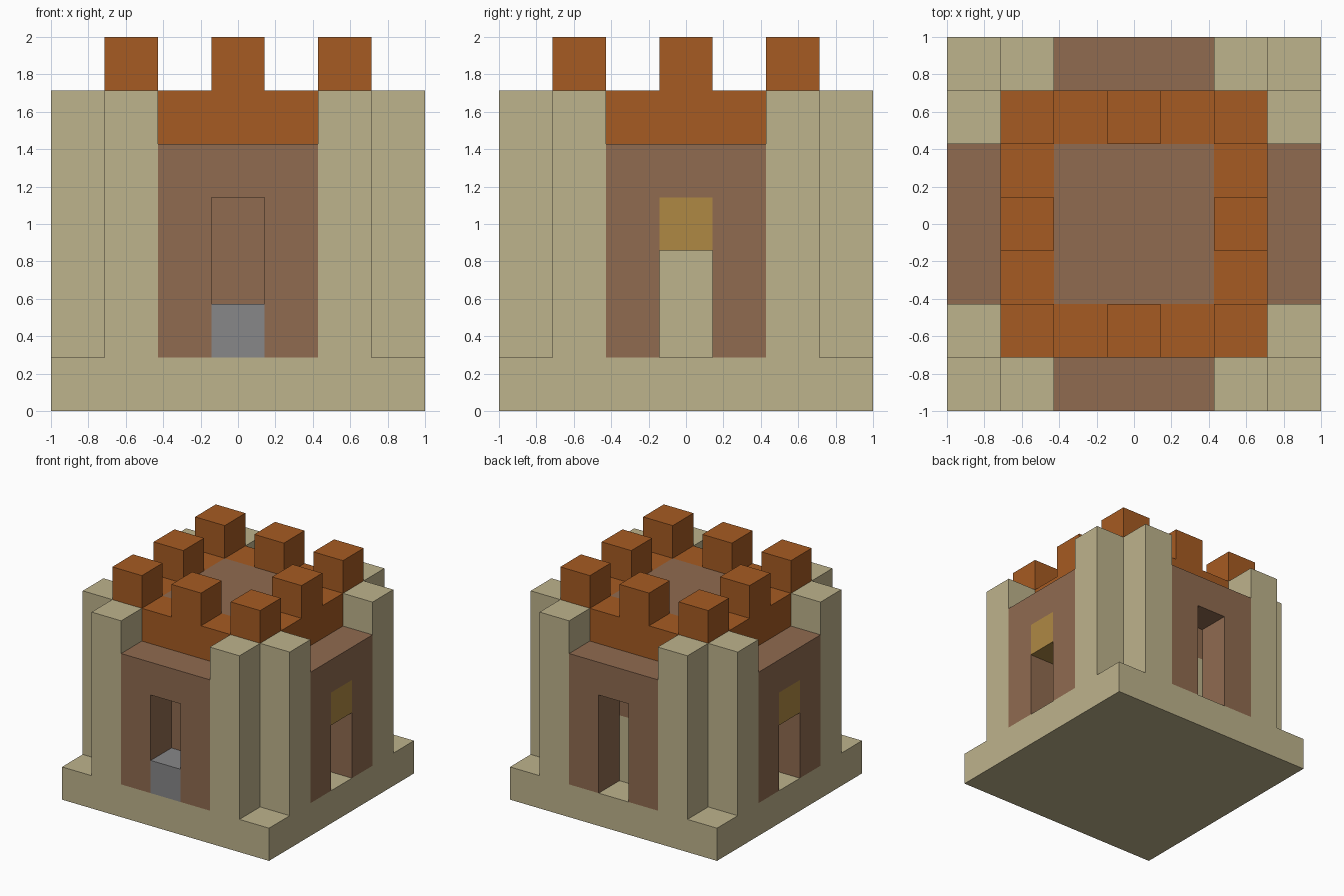
import bpy
import bmesh
from mathutils import Matrix, Vector

CELLS = 7
U = 2 / CELLS          # one building block
MID = CELLS / 2

old = bpy.data.objects.get("Cube")
if old:
    bpy.data.objects.remove(old, do_unlink=True)


def linear(c):
    c /= 255
    return c / 12.92 if c <= 0.04045 else ((c + 0.055) / 1.055) ** 2.4


def material(name, *rgb):
    m = bpy.data.materials.new(name)
    m.use_nodes = True
    col = [linear(c) for c in rgb] + [1]
    m.diffuse_color = col
    m.node_tree.nodes["Principled BSDF"].inputs["Base Color"].default_value = col
    return m


STONE = material("sand_stone", 190, 179, 140)
BROWN = material("brown_plaster", 144, 107, 80)
ORANGE = material("burnt_orange", 166, 91, 34)
GREY = material("grey_stone", 135, 135, 137)
GOLD = material("gold", 175, 137, 68)


def prism(name, mat, outline, z0, z1, transform=Matrix()):
    """Extrude an outline given in block units, relative to the model centre."""
    bm = bmesh.new()
    face = bm.faces.new([bm.verts.new((x, y, z0)) for x, y in outline])
    top = bmesh.ops.extrude_face_region(bm, geom=[face])["geom"]
    bmesh.ops.translate(bm, vec=(0, 0, z1 - z0),
                        verts=[v for v in top if isinstance(v, bmesh.types.BMVert)])
    bm.transform(Matrix.Scale(U, 4) @ transform)
    bmesh.ops.recalc_face_normals(bm, faces=bm.faces)
    me = bpy.data.meshes.new(name)
    bm.to_mesh(me)
    bm.free()
    me.materials.append(mat)
    ob = bpy.data.objects.new(name, me)
    bpy.context.collection.objects.link(ob)
    return ob


def box(name, mat, x0, x1, y0, y1, z0, z1, transform=Matrix()):
    return prism(name, mat, [(x0, y0), (x1, y0), (x1, y1), (x0, y1)], z0, z1, transform)


# Square base slab
box("base", STONE, -MID, MID, -MID, MID, 0, 1)

# L-shaped corner piers, mirrored to all four corners
pier = [(2.5, 3.5), (1.5, 3.5), (1.5, 1.5), (3.5, 1.5), (3.5, 2.5), (2.5, 2.5)]
for sx, xn in ((-1, "right"), (1, "left")):
    for sy, yn in ((-1, "front"), (1, "back")):
        prism(f"corner_pier_{yn}_{xn}", STONE, [(x * sx, y * sy) for x, y in pier], 1, 6)

# Cross-shaped core: stone below, except its front, and plaster above
a, b = 1.5, 2.5
cross = [(-a, -b), (a, -b), (a, -a), (b, -a), (b, a), (a, a),
         (a, b), (-a, b), (-a, a), (-b, a), (-b, -a), (-a, -a)]
lower = prism("core_lower", STONE, cross, 1, 3)
lower.data.materials.append(BROWN)
for p in lower.data.polygons:
    if p.normal.y < -0.9:
        p.material_index = 1
prism("core_upper", BROWN, cross, 3, 5)
box("roof", BROWN, -a, a, -a, a, 5, 6)

# Wall bays with a doorway, and the parapet above each
doorway = [(-1.5, 1), (-0.5, 1), (-0.5, 4), (0.5, 4), (0.5, 1),
           (1.5, 1), (1.5, 5), (-1.5, 5)]
upright = Matrix.Rotation(1.5707963, 4, "X")
for i, side in enumerate(("front", "left", "back", "right")):
    turn = Matrix.Rotation(i * 1.5707963, 4, "Z")
    prism(f"wall_{side}", BROWN, doorway, 2.5, 3.5, turn @ upright)
    box(f"parapet_{side}", ORANGE, -1.5, 1.5, -2.5, -1.5, 5, 6, turn)
    if side in ("left", "right"):
        box(f"door_header_{side}", GOLD, -0.5, 0.5, -3.5, -2.5, 3, 4, turn)

# Block in the front doorway
box("door_step", GREY, -0.5, 0.5, -3.5, -2.5, 1, 2)

# Battlements round the parapet
for x in (-2, 0, 2):
    for y in (-2, 0, 2):
        if x or y:
            box("merlon", ORANGE, x - 0.5, x + 0.5, y - 0.5, y + 0.5, 6, 7)
